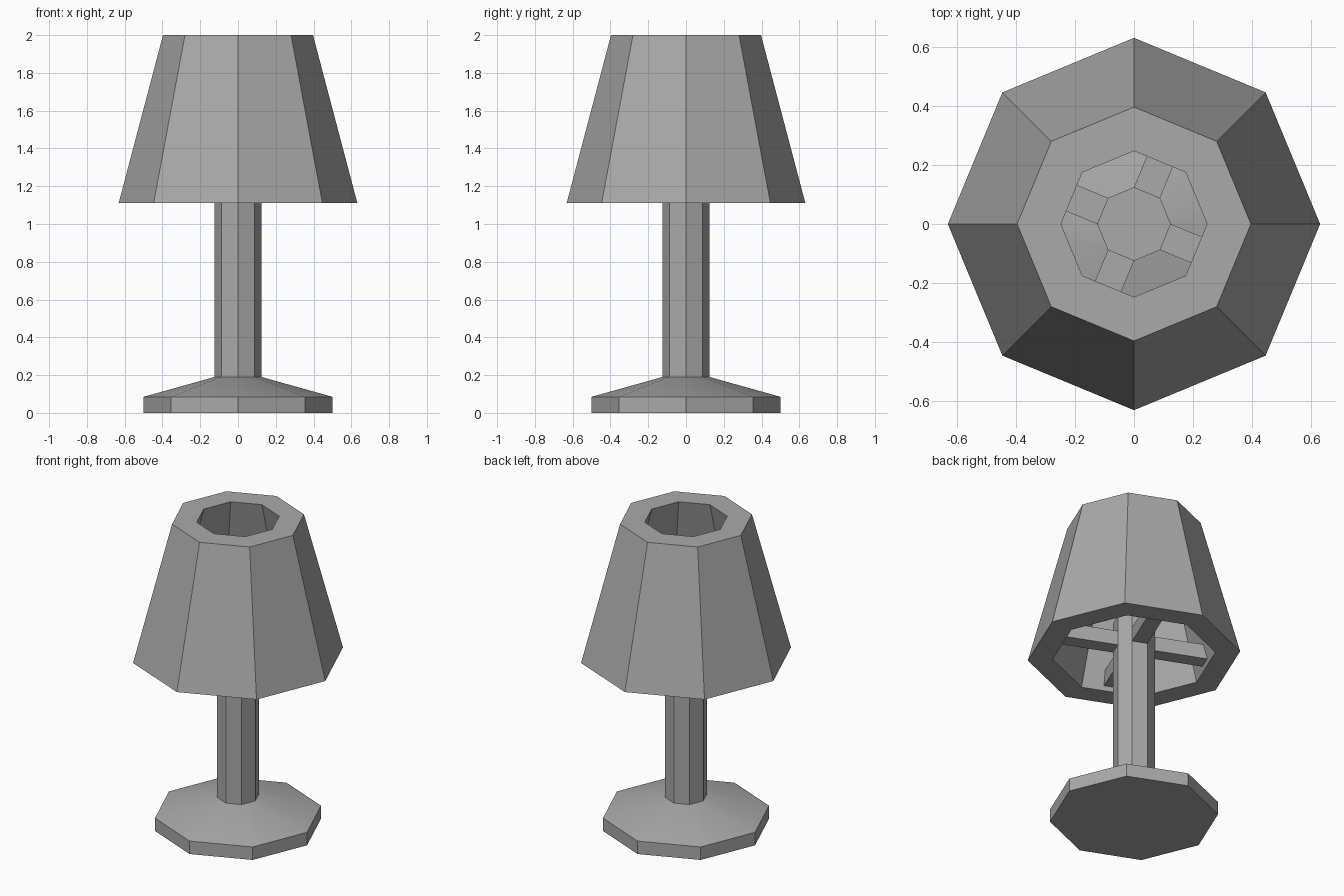
import bpy, bmesh, math

SIDES = 8
STEM_R = 0.125
SPOKE_Z = (1.14, 1.235)

old = bpy.data.objects.get("Cube")
if old:
    bpy.data.objects.remove(old, do_unlink=True)

grey = bpy.data.materials.new("plain grey")
grey.use_nodes = True
colour = (0.4, 0.4, 0.4, 1)
grey.diffuse_color = colour
grey.node_tree.nodes["Principled BSDF"].inputs["Base Color"].default_value = colour


def finish(name, bm):
    """Turn a bmesh into a named, shaded object."""
    bmesh.ops.recalc_face_normals(bm, faces=bm.faces)
    mesh = bpy.data.meshes.new(name)
    bm.to_mesh(mesh)
    bm.free()
    mesh.materials.append(grey)
    obj = bpy.data.objects.new(name, mesh)
    bpy.context.collection.objects.link(obj)
    bpy.ops.object.select_all(action="DESELECT")
    obj.select_set(True)
    bpy.context.view_layer.objects.active = obj
    bpy.ops.object.shade_smooth_by_angle(angle=math.radians(30))
    return obj


def lathe(name, profile, closed=False):
    """Sweep (radius, height) points into an octagonal solid or tube."""
    bm = bmesh.new()
    rings = []
    for r, z in profile:
        angles = [math.tau * i / SIDES for i in range(SIDES)]
        rings.append([bm.verts.new((r * math.cos(a), r * math.sin(a), z)) for a in angles])
    pairs = list(zip(rings, rings[1:]))
    if closed:
        pairs.append((rings[-1], rings[0]))
    else:
        bm.faces.new(rings[0])
        bm.faces.new(rings[-1])
    for low, high in pairs:
        for i in range(SIDES):
            j = (i + 1) % SIDES
            bm.faces.new((low[i], low[j], high[j], high[i]))
    return finish(name, bm)


# Foot with a shallow sloped top, and the stem
lathe("base", [(0.5, 0), (0.5, 0.085), (STEM_R, 0.19)])
lathe("stem", [(STEM_R, 0.18), (STEM_R, 1.34)])

# Thick tapered shade, open through the middle
lathe("shade", [(0.632, 1.11), (0.397, 2), (0.248, 2), (0.484, 1.11)], closed=True)

# Four spokes from alternate stem faces to the inside of the shade
half_width = STEM_R * math.sin(math.pi / SIDES)
inner = STEM_R * math.cos(math.pi / SIDES)
for n, label in enumerate(("back", "left", "front", "right")):
    angle = math.radians(67.5 - 90 * n)
    c, s = math.cos(angle), math.sin(angle)
    bm = bmesh.new()
    bmesh.ops.create_cube(bm, size=1)
    for v in bm.verts:
        top = v.co.z > 0
        reach = 0.425 if top else 0.445
        d = reach if v.co.x > 0 else inner
        w = math.copysign(half_width, v.co.y)
        v.co = (d * c - w * s, d * s + w * c, SPOKE_Z[top])
    finish("spoke_" + label, bm)
